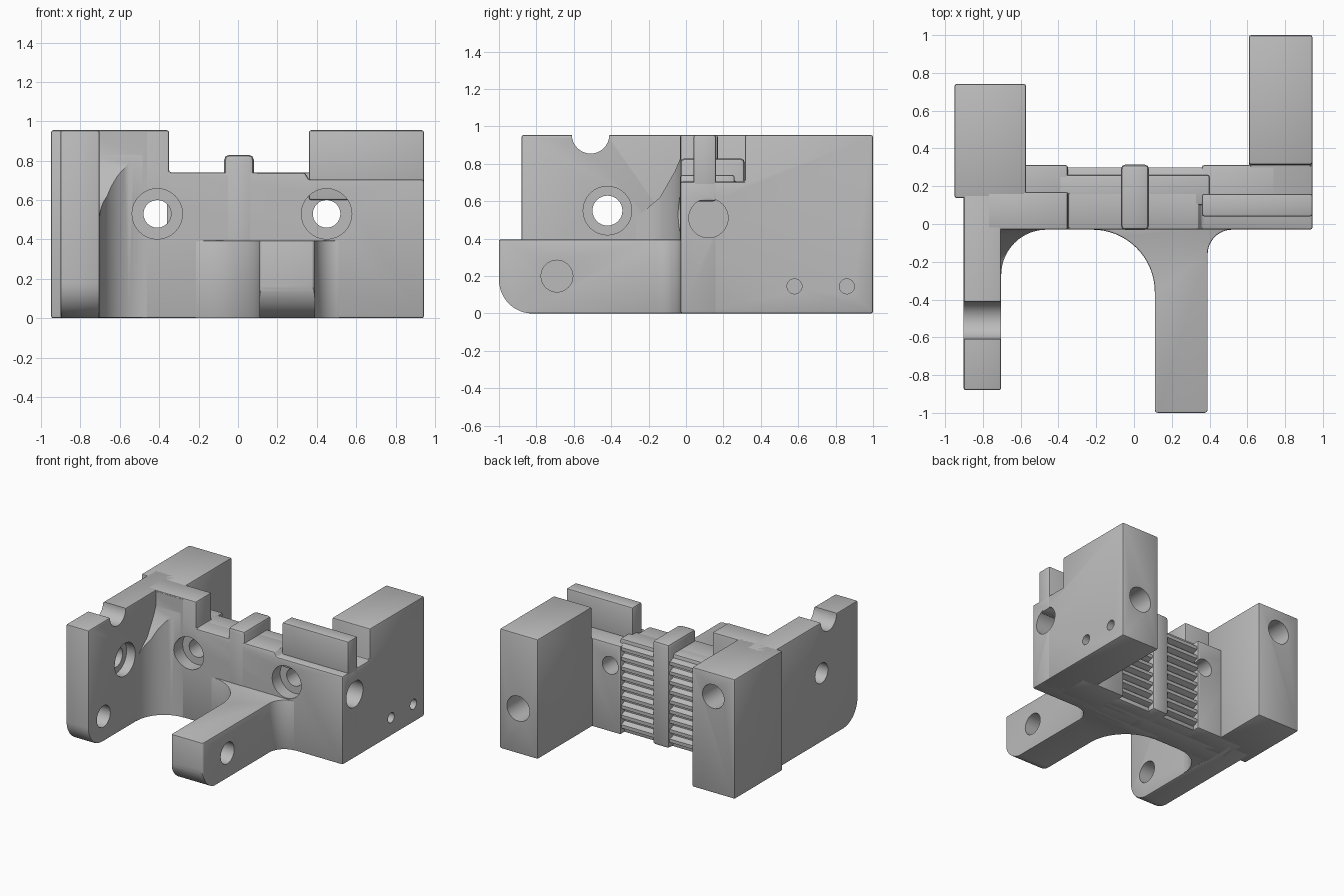
import bpy, bmesh, math
from mathutils import Vector

if "Cube" in bpy.data.objects:
    bpy.data.objects.remove(bpy.data.objects["Cube"], do_unlink=True)

grey = bpy.data.materials.new("machined_grey")
grey.use_nodes = True
COLOUR = (0.5, 0.5, 0.5, 1)
grey.diffuse_color = COLOUR
grey.node_tree.nodes["Principled BSDF"].inputs["Base Color"].default_value = COLOUR


def arc(cx, cy, r, start, end, steps=12):
    angles = [math.radians(start + (end - start) * i / steps) for i in range(steps + 1)]
    return [(cx + r * math.cos(a), cy + r * math.sin(a)) for a in angles]


def rect(a0, b0, a1, b1):
    return [(a0, b0), (a1, b0), (a1, b1), (a0, b1)]


def prism(name, profile, axis, lo, hi):
    """Extrude a 2D profile along an axis between two positions."""
    place = {"x": lambda a, b, h: Vector((h, a, b)),
             "y": lambda a, b, h: Vector((a, h, b)),
             "z": lambda a, b, h: Vector((a, b, h))}[axis]
    bm = bmesh.new()
    base = bm.faces.new([bm.verts.new(place(a, b, lo)) for a, b in profile])
    grown = bmesh.ops.extrude_face_region(bm, geom=[base])["geom"]
    moved = [v for v in grown if isinstance(v, bmesh.types.BMVert)]
    bmesh.ops.translate(bm, verts=moved, vec=place(0, 0, hi - lo))
    bmesh.ops.recalc_face_normals(bm, faces=bm.faces)
    mesh = bpy.data.meshes.new(name)
    bm.to_mesh(mesh)
    bm.free()
    mesh.materials.append(grey)
    obj = bpy.data.objects.new(name, mesh)
    bpy.context.scene.collection.objects.link(obj)
    return obj


def part(name, profile, axis, lo, hi, bevel=0.012, cuts=()):
    """Make a solid, soften its edges, then subtract the cutter prisms."""
    obj = prism(name, profile, axis, lo, hi)
    if bevel:
        mod = obj.modifiers.new("edge", "BEVEL")
        mod.width = bevel
        mod.segments = 2
        mod.limit_method = "ANGLE"
        mod.angle_limit = math.radians(40)
    cutters = []
    for cut in cuts:
        cutter = prism("cutter", *cut)
        cutter.hide_render = True
        cutters.append(cutter)
        mod = obj.modifiers.new("cut", "BOOLEAN")
        mod.operation = "DIFFERENCE"
        mod.solver = "EXACT"
        mod.object = cutter
    bpy.context.view_layer.update()
    graph = bpy.context.evaluated_depsgraph_get()
    final = bpy.data.meshes.new_from_object(obj.evaluated_get(graph))
    obj.modifiers.clear()
    obj.data = final
    for cutter in cutters:
        bpy.data.objects.remove(cutter, do_unlink=True)
    bpy.ops.object.select_all(action="DESELECT")
    obj.select_set(True)
    bpy.context.view_layer.objects.active = obj
    bpy.ops.object.shade_smooth_by_angle(angle=math.radians(30))
    return obj


def hole(a, b, r, axis, lo, hi):
    return (arc(a, b, r, 0, 348.75, 31), axis, lo, hi)


# Bolt holes through the cross wall, with counterbores on the front
TOP, FRONT = 0.955, -0.03
wall_holes = []
for x in (-0.41, 0.45):
    wall_holes += [hole(x, 0.53, 0.07, "y", -0.2, 0.5),
                   hole(x, 0.53, 0.128, "y", -0.2, 0.07)]
side_hole = hole(0.12, 0.51, 0.105, "x", 0.65, 1.1)

# Stepped cross wall
part("cross_wall",
     [(-0.78, 0), (0.945, 0), (0.945, 0.705), (0.36, 0.705), (0.34, 0.74),
      (-0.35, 0.74), (-0.35, TOP), (-0.78, TOP)],
     "y", FRONT, 0.17, cuts=wall_holes + [side_hole])
part("wall_core", rect(-0.4, 0, 0.4, 0.74), "y", 0.1, 0.26, cuts=wall_holes)
part("wall_back_left", rect(-0.78, 0, -0.35, 0.74), "y", 0.1, 0.312, cuts=wall_holes)
part("wall_back_right", rect(0.36, 0, 0.75, 0.705), "y", 0.05, 0.312,
     cuts=wall_holes + [side_hole])
part("raised_plate", rect(0.36, 0.6, 0.945, TOP), "y", 0.04, 0.16)
part("centre_rib", rect(FRONT - 0.002, 0, 0.315, 0.83), "x", -0.07, 0.08, bevel=0.025)

# Horizontal gripping teeth on the back of the wall
teeth = [(0.2, 0.03)]
for i in range(9):
    z = 0.03 + i * 0.077
    teeth += [(0.255, z), (0.3, z + 0.02), (0.3, z + 0.047), (0.255, z + 0.067)]
teeth.append((0.2, 0.713))
for name, lo, hi in (("teeth_left", 0.07, 0.37), ("teeth_right", -0.36, -0.06)):
    part(name, teeth, "x", lo, hi, bevel=0)

# Rear blocks
part("rear_block_left",
     [(0.05, 0), (1, 0), (1, TOP), (0.315, TOP), (0.315, 0.705), (0.05, 0.705)],
     "x", 0.608, 0.945,
     cuts=[side_hole, hole(0.78, 0.36, 0.1, "y", 0.75, 1.2),
           hole(0.58, 0.145, 0.04, "x", 0.8, 1.1),
           hole(0.86, 0.145, 0.04, "x", 0.8, 1.1)])
part("rear_block_right", rect(-0.95, 0.137, -0.572, 0.742), "z", 0, TOP,
     cuts=[hole(-0.76, 0.77, 0.095, "y", 0.5, 0.9)])

# Tall side arm with a rounded toe, pivot holes and a top notch
part("side_arm",
     arc(-0.7, 0.18, 0.18, 180, 270) + [(0.25, 0), (0.25, TOP), (-0.88, TOP)],
     "x", -0.902, -0.703,
     cuts=[hole(-0.42, 0.55, 0.08, "x", -1, -0.6),
           hole(-0.42, 0.55, 0.13, "x", -0.78, -0.6),
           hole(-0.69, 0.2, 0.085, "x", -0.82, -0.6),
           hole(-0.51, TOP, 0.1, "x", -1, -0.6)])

# Rounded inner corner, scooped away towards the top
scoop = [(-0.32, 0.47), (-0.28, 0.5), (-0.14, 0.62), (-0.06, 0.76),
         (-0.031, 0.83), (-0.031, 1.1), (-0.32, 1.1)]
part("inner_corner",
     [(-0.78, 0.03), (-0.78, -0.27)] + arc(-0.463, -0.27, 0.24, 180, 90, 16) + [(-0.463, 0.03)],
     "z", 0.004, TOP - 0.01, bevel=0,
     cuts=[(scoop, "x", -0.9, -0.3)] + wall_holes[:2])

# Low middle arm with flared root and rounded toe
toe = arc(-0.82, 0.18, 0.18, 180, 270) + [(-0.82, -0.2), (-1.2, -0.2), (-1.2, 0.18)]
part("middle_arm",
     [(0.11, -0.99), (0.12, -1), (0.38, -1), (0.39, -0.99)]
     + arc(0.52, -0.16, 0.13, 180, 90) + [(0.52, 0.03), (-0.22, 0.03)]
     + arc(-0.22, -0.36, 0.33, 90, 0, 16),
     "z", 0, 0.395, bevel=0.01,
     cuts=[(toe, "x", -0.1, 0.6), hole(-0.69, 0.2, 0.085, "x", -0.1, 0.6)])
